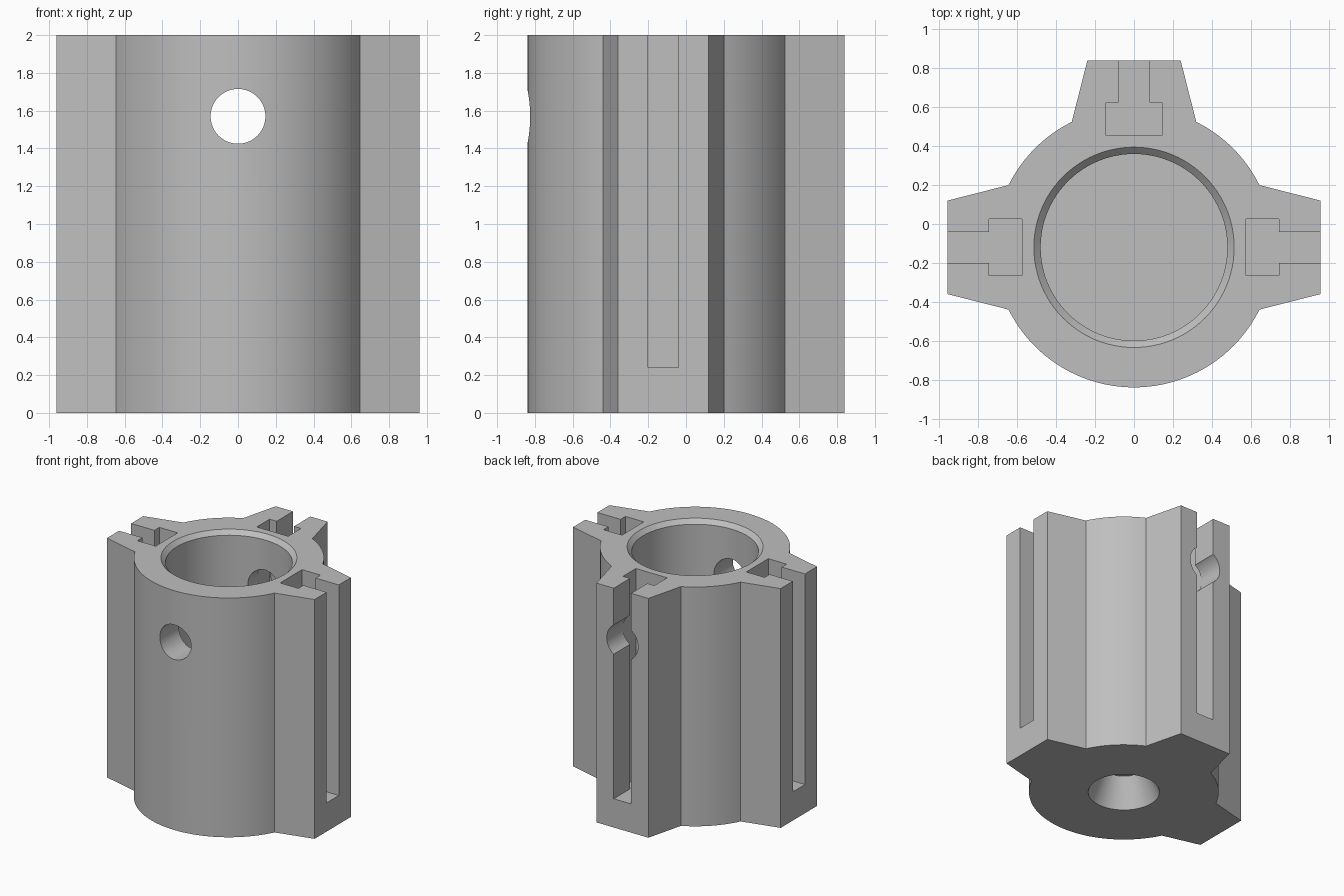
import bpy, bmesh, math
from mathutils import Matrix

AXIS_Y = -0.12           # the tube axis sits forward of the origin
HEIGHT, FLOOR = 2.0, 0.24
R_OUT, R_BORE = 0.72, 0.48
ARM_ANGLES = [0, 90, 180]

cube = bpy.data.objects.get("Cube")
if cube:
    bpy.data.objects.remove(cube, do_unlink=True)

grey = bpy.data.materials.new("plain grey")
grey.use_nodes = True
grey.diffuse_color = (0.52, 0.52, 0.52, 1)
grey.node_tree.nodes["Principled BSDF"].inputs["Base Color"].default_value = (0.52, 0.52, 0.52, 1)


def add_object(name, bm):
    bmesh.ops.recalc_face_normals(bm, faces=bm.faces)
    mesh = bpy.data.meshes.new(name)
    bm.to_mesh(mesh)
    bm.free()
    mesh.materials.append(grey)
    obj = bpy.data.objects.new(name, mesh)
    bpy.context.collection.objects.link(obj)
    return obj


def prism(name, outline, z0, z1):
    """Extrude a flat outline upward, placed on the tube axis."""
    bm = bmesh.new()
    face = bm.faces.new([bm.verts.new((x, y + AXIS_Y, z0)) for x, y in outline])
    top = bmesh.ops.extrude_face_region(bm, geom=[face])["geom"]
    bmesh.ops.translate(bm, vec=(0, 0, z1 - z0),
                        verts=[v for v in top if isinstance(v, bmesh.types.BMVert)])
    return add_object(name, bm)


def lathe(name, profile, matrix, steps=96):
    """Stack rings of (radius, height) into a capped solid."""
    bm = bmesh.new()
    rings = []
    for r, z in profile:
        angles = [math.tau * i / steps for i in range(steps)]
        rings.append([bm.verts.new((r * math.cos(a), r * math.sin(a), z)) for a in angles])
    for low, high in zip(rings, rings[1:]):
        for i in range(steps):
            j = (i + 1) % steps
            bm.faces.new((low[i], low[j], high[j], high[i]))
    bm.faces.new(rings[0])
    bm.faces.new(rings[-1])
    bmesh.ops.transform(bm, matrix=matrix, verts=bm.verts)
    return add_object(name, bm)


def turned(points, degrees):
    a = math.radians(degrees)
    return [(x * math.cos(a) - y * math.sin(a), x * math.sin(a) + y * math.cos(a))
            for x, y in points]


# Outer outline: round tube with three tapered arms
root = math.asin(0.32 / R_OUT)
root_x = R_OUT * math.cos(root)
arm = [(root_x, -0.32), (0.96, -0.24), (0.96, 0.24), (root_x, 0.32)]
outline = []
for degrees, gap in zip(ARM_ANGLES, (90, 90, 180)):
    outline += turned(arm, degrees)
    start = math.radians(degrees) + root
    sweep = math.radians(gap) - 2 * root
    steps = round(sweep / math.radians(3))
    outline += [(R_OUT * math.cos(start + sweep * i / steps),
                 R_OUT * math.sin(start + sweep * i / steps)) for i in range(1, steps)]
body = prism("slotted_tube", outline, 0, HEIGHT)

# Blind bore with chamfered mouth, and tapered recess under the floor
axis = Matrix.Translation((0, AXIS_Y, 0))
cutters = [
    lathe("bore_cutter", [(R_BORE, FLOOR), (R_BORE, HEIGHT - 0.035),
                          (R_BORE + 0.035, HEIGHT), (R_BORE + 0.035, HEIGHT + 0.1)], axis),
    lathe("base_recess_cutter", [(0.275, -0.01), (0.17, FLOOR - 0.002)], axis),
]

# T-shaped slots, open at the top and at the arm tips
slot = [(0.575, -0.145), (0.745, -0.145), (0.745, -0.08), (1.1, -0.08),
        (1.1, 0.08), (0.745, 0.08), (0.745, 0.145), (0.575, 0.145)]
for degrees in ARM_ANGLES:
    cutters.append(prism("slot_cutter", turned(slot, degrees), FLOOR, HEIGHT + 0.1))

# Cross hole from front to back
sideways = Matrix.Translation((0, 0, 1.57)) @ Matrix.Rotation(math.pi / 2, 4, "X")
cutters.append(lathe("cross_hole_cutter", [(0.145, -1.2), (0.145, 1.2)], sideways, 64))

# Cut everything, then drop the cutters
for cutter in cutters:
    cutter.hide_render = True
    mod = body.modifiers.new(cutter.name, "BOOLEAN")
    mod.operation, mod.solver, mod.object = "DIFFERENCE", "EXACT", cutter
bpy.context.view_layer.update()
result = bpy.data.meshes.new_from_object(body.evaluated_get(bpy.context.evaluated_depsgraph_get()))
body.modifiers.clear()
body.data = result
result.materials.clear()
result.materials.append(grey)
for poly in result.polygons:
    poly.material_index = 0
for cutter in cutters:
    bpy.data.objects.remove(cutter, do_unlink=True)

# Smooth the round walls, keep the edges sharp
bpy.ops.object.select_all(action="DESELECT")
body.select_set(True)
bpy.context.view_layer.objects.active = body
bpy.ops.object.shade_smooth_by_angle(angle=math.radians(25))
